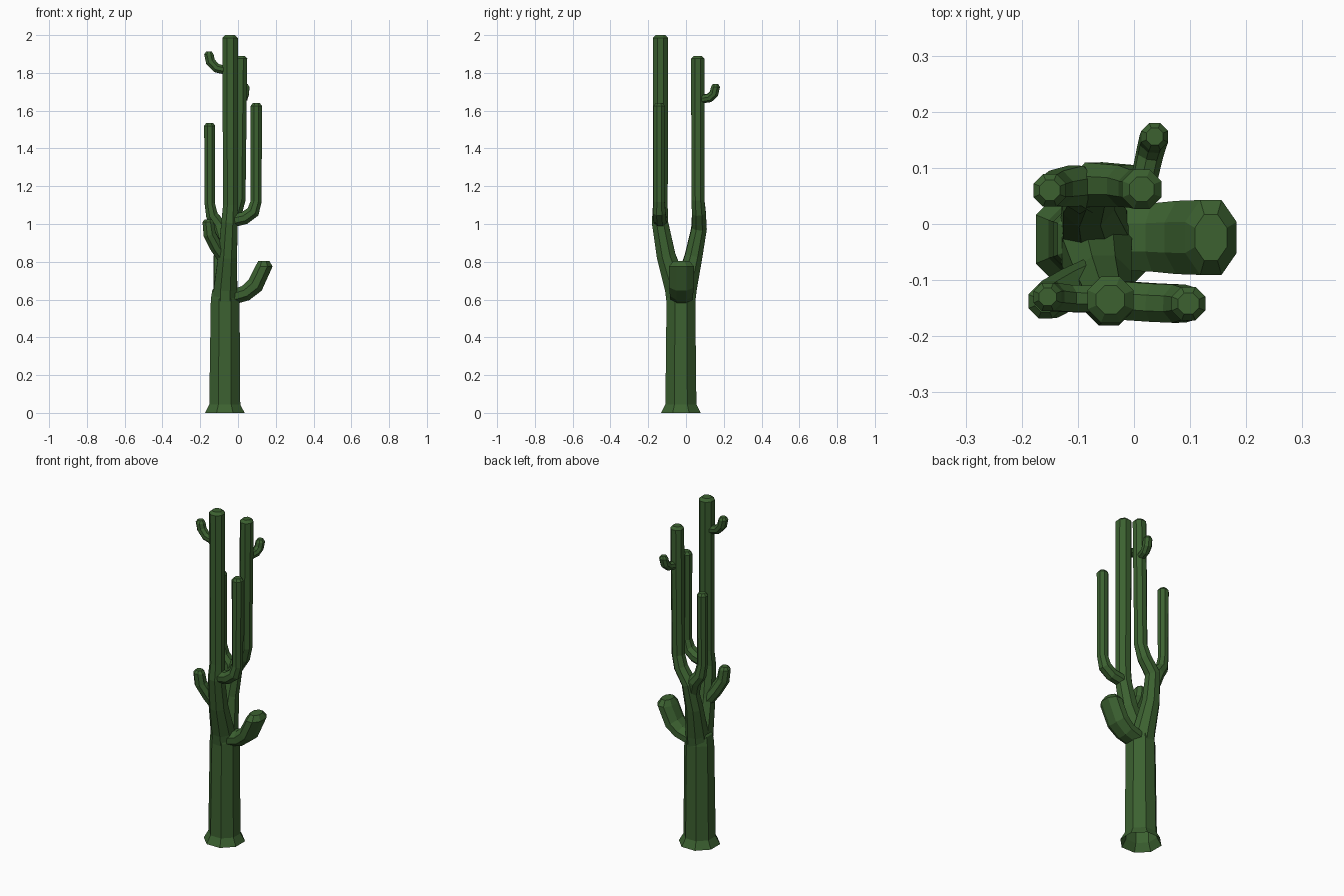
import bpy
import bmesh
from math import cos, sin, pi
from mathutils import Vector

SIDES = 8
UP = Vector((0, 0, 1))

default_cube = bpy.data.objects.get("Cube")
if default_cube:
    bpy.data.objects.remove(default_cube, do_unlink=True)

# Single cactus green
green = bpy.data.materials.new("cactus green")
green.use_nodes = True
green.diffuse_color = (0.045, 0.12, 0.03, 1)
shader = next(n for n in green.node_tree.nodes if n.type == 'BSDF_PRINCIPLED')
shader.inputs["Base Color"].default_value = green.diffuse_color


def stem(name, path, depth=1.0, cap=0.015, open_start=False):
    """Sweep an octagon along (x, y, z, radius) points and close it with a bevelled tip.
    The octagon is axis aligned at the tip; depth stretches it along y."""
    points = [Vector(p[:3]) for p in path]
    radii = [p[3] / cos(pi / SIDES) for p in path]

    # The bevelled tip is one more, narrower ring
    points[-1] -= UP * cap
    points.append(points[-1] + UP * cap)
    radii.append(radii[-1] * 0.62)

    # Ring directions bisect the bends, and the tip always faces up
    steps = [(b - a).normalized() for a, b in zip(points, points[1:])]
    tangents = [steps[0]]
    tangents += [(a + b).normalized() for a, b in zip(steps, steps[1:])]
    tangents[-1] = UP
    tangents.append(UP)

    # Carry the cross-section back from the tip without twisting
    bm = bmesh.new()
    rings = []
    side, front = Vector((1, 0, 0)), Vector((0, 1, 0))
    previous = UP
    for point, radius, tangent in reversed(list(zip(points, radii, tangents))):
        turn = previous.rotation_difference(tangent)
        side, front = turn @ side, turn @ front
        previous = tangent
        ring = []
        for i in range(SIDES):
            angle = 2 * pi * (i + 0.5) / SIDES
            offset = side * cos(angle) + front * sin(angle) * depth
            ring.append(bm.verts.new(point + offset * radius))
        rings.append(ring)

    for upper, lower in zip(rings, rings[1:]):
        for i in range(SIDES):
            j = (i + 1) % SIDES
            bm.faces.new((lower[i], lower[j], upper[j], upper[i]))
    bm.faces.new(rings[0])
    if not open_start:
        bm.faces.new(rings[-1][::-1])
    bmesh.ops.recalc_face_normals(bm, faces=bm.faces)

    mesh = bpy.data.meshes.new(name)
    bm.to_mesh(mesh)
    bm.free()
    mesh.materials.append(green)
    obj = bpy.data.objects.new(name, mesh)
    bpy.context.collection.objects.link(obj)
    return obj


# Trunk with flared, open foot
stem("trunk", [(-.07, -.027, 0, .105), (-.07, -.027, .045, .082),
               (-.068, -.027, .6, .076), (-.068, -.027, .68, .068)],
     cap=0.03, open_start=True)

# Two main limbs that fork from the trunk
stem("front_limb", [(-.068, -.035, .56, .064), (-.066, -.05, .66, .062),
                    (-.055, -.105, .83, .05), (-.045, -.138, 1.01, .043),
                    (-.04, -.136, 1.1, .039), (-.042, -.135, 2, .041)])
stem("back_limb", [(-.068, -.02, .56, .064), (-.07, -.002, .66, .058),
                   (-.082, .04, .83, .046), (-.07, .07, .98, .04),
                   (-.015, .068, 1.06, .037), (.006, .063, 1.13, .034),
                   (.014, .062, 1.89, .035)])

# Tall arms growing from the limbs
stem("front_left_arm", [(-.04, -.135, 1.015, .034), (.035, -.14, 1.032, .034),
                        (.08, -.142, 1.065, .034), (.096, -.142, 1.12, .029),
                        (.097, -.142, 1.64, .03)])
stem("back_right_arm", [(-.075, .05, .9, .036), (-.105, .068, 1, .036),
                        (-.138, .063, 1.045, .032), (-.15, .06, 1.11, .027),
                        (-.15, .06, 1.535, .029)])

# Thick stub on the left of the trunk
stem("left_stub", [(-.04, -.024, .61, .04), (.04, -.024, .634, .042),
                   (.09, -.024, .675, .045), (.137, -.024, .805, .046)],
     depth=1.45, cap=0.03)

# Short arm low on the front limb
stem("front_right_arm", [(-.06, -.09, .8, .034), (-.115, -.115, .88, .034),
                         (-.15, -.134, .945, .033), (-.158, -.138, 1.025, .03)])

# Small hooked shoots near the tops
stem("front_hook", [(-.05, -.134, 1.81, .023), (-.115, -.133, 1.826, .024),
                    (-.146, -.13, 1.86, .025), (-.154, -.13, 1.912, .025)])
stem("back_hook", [(.016, .07, 1.66, .022), (.028, .125, 1.668, .023),
                   (.034, .148, 1.69, .024), (.037, .156, 1.74, .024)])
